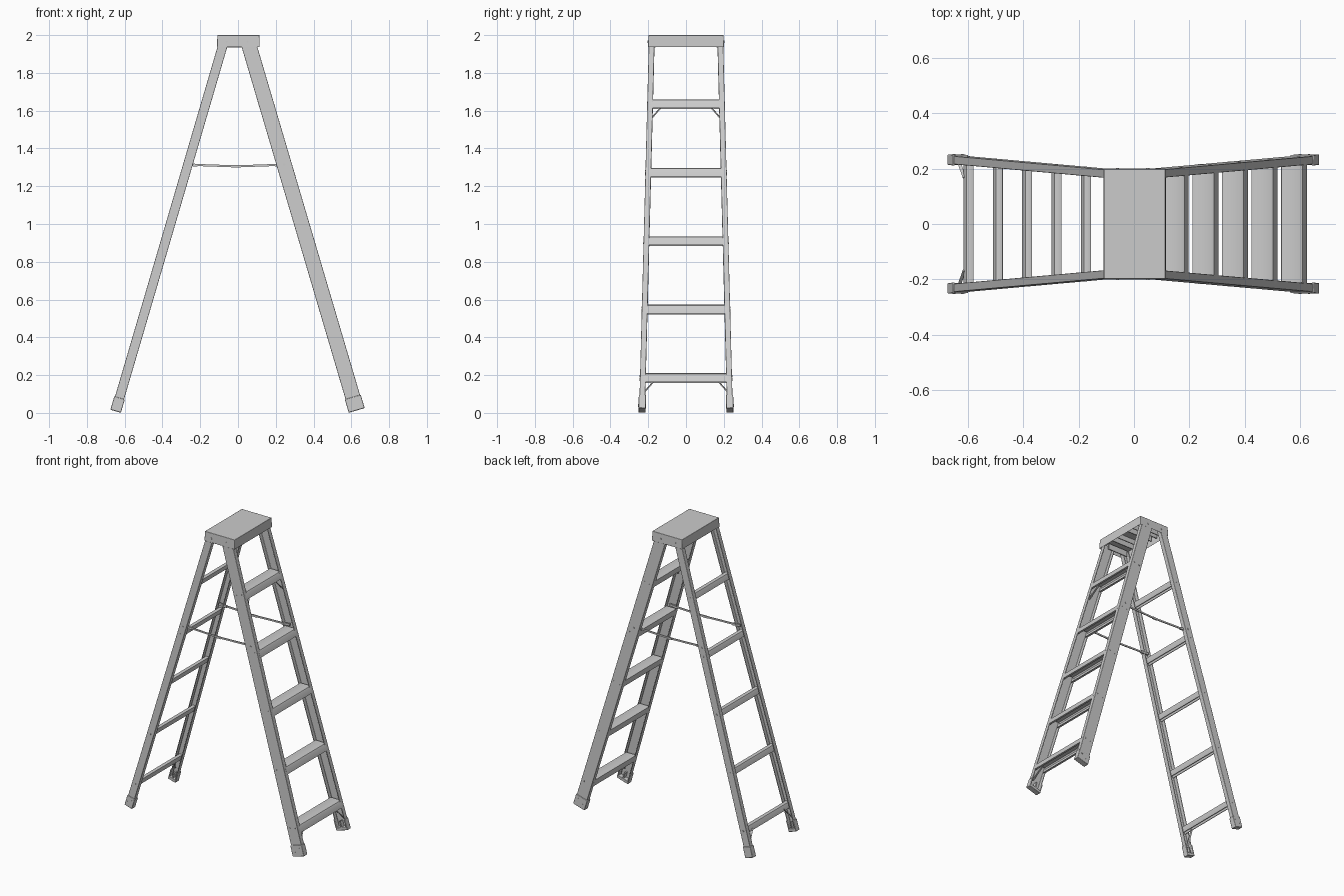
import bpy, bmesh
from math import cos, sin, pi
from mathutils import Vector

cube = bpy.data.objects.get("Cube")
if cube:
    bpy.data.objects.remove(cube, do_unlink=True)

TOP = 1.94
grey = bpy.data.materials.new("light_grey")
grey.use_nodes = True
grey.diffuse_color = (0.6, 0.6, 0.6, 1)
grey.node_tree.nodes["Principled BSDF"].inputs["Base Color"].default_value = (0.6, 0.6, 0.6, 1)


def finish(name, bm, mirror, bevel):
    """Turn a bmesh into an object, optionally mirrored across y."""
    bmesh.ops.recalc_face_normals(bm, faces=bm.faces)
    mesh = bpy.data.meshes.new(name)
    bm.to_mesh(mesh)
    bm.free()
    ob = bpy.data.objects.new(name, mesh)
    bpy.context.collection.objects.link(ob)
    mesh.materials.append(grey)
    if bevel:
        mod = ob.modifiers.new("Bevel", "BEVEL")
        mod.width, mod.segments = bevel, 2
        mod.limit_method = "ANGLE"
    if mirror:
        mod = ob.modifiers.new("Mirror", "MIRROR")
        mod.use_axis = (False, True, False)
        mod.use_mirror_merge = False
    bpy.ops.object.select_all(action="DESELECT")
    ob.select_set(True)
    bpy.context.view_layer.objects.active = ob
    bpy.ops.object.shade_smooth_by_angle()
    return ob


def prism(name, profile, start, end, a, b, mirror=True, bevel=0.0):
    """Sweep a profile drawn in the axes a, b from start to end."""
    bm = bmesh.new()
    rings = [[bm.verts.new(p + a * x + b * y) for x, y in profile] for p in (start, end)]
    n = len(profile)
    bm.faces.new(rings[0])
    bm.faces.new(rings[1][::-1])
    for i in range(n):
        j = (i + 1) % n
        bm.faces.new((rings[0][i], rings[0][j], rings[1][j], rings[1][i]))
    return finish(name, bm, mirror, bevel)


def rect(w, h):
    return [(-w / 2, -h / 2), (w / 2, -h / 2), (w / 2, h / 2), (-w / 2, h / 2)]


def bar(name, p, q, w, h, up=(0, 0, 1), **kw):
    p, q = Vector(p), Vector(q)
    a = (q - p).cross(Vector(up)).normalized()
    return prism(name, rect(w, h), p, q, a, a.cross(q - p).normalized(), **kw)


def channel(half, depth, t):
    """C section with its web on the outside and its flanges inward."""
    return [(-half, 0), (half, 0), (half, -depth), (half - t, -depth),
            (half - t, -t), (t - half, -t), (t - half, -depth), (-half, -depth)]


def rail_point(side, z):
    drop = TOP - z
    x = 0.06 + 0.295 * drop if side > 0 else -0.082 - 0.293 * drop
    return Vector((x, 0.197 + 0.0263 * drop, z))


def rivet(name, p, d, radius=0.005):
    """Flat round rivet head facing along d."""
    a = d.orthogonal().normalized()
    circle = [(radius * cos(k * pi / 4), radius * sin(k * pi / 4)) for k in range(8)]
    prism(name, circle, p - d * 0.004, p + d * 0.002, a, d.cross(a))


step_heights = [0.21 + 0.3625 * i for i in range(5)]

for side, label, half in ((1, "front", 0.04), (-1, "back", 0.025)):
    d = (rail_point(side, TOP) - rail_point(side, 0)).normalized()
    u = Vector((0, 1, 0)).cross(d).normalized()
    v = d.cross(u)

    # Side rails
    prism(label + "_rail", channel(half, 0.03, 0.005), rail_point(side, 0.03),
          rail_point(side, 1.973), u, v, bevel=0.002)

    # Feet: channel shoe, sole and central rib
    big = half + 0.004
    base = rail_point(side, big * 0.29 + 0.001) + v * 0.004
    prism(label + "_foot", channel(big, 0.038, 0.008), base, base + d * 0.073, u, v, bevel=0.003)
    mid = base - v * 0.019
    prism(label + "_foot_sole", rect(2 * big, 0.038), mid, mid + d * 0.02, u, v, bevel=0.003)
    prism(label + "_foot_rib", rect(0.008, 0.032), mid, mid + d * 0.06, u, v)
    for k in (-0.5, 0.5):
        rivet(label + "_foot_rivet", base + u * half * k + d * (0.04 + 0.02 * k), v)

    # Treads and rungs: hollow sections following the lean of the rails
    lean = 0.295 * side
    w, h, t = (0.042, 0.046, 0.005) if side > 0 else (0.0135, 0.036, 0.004)
    r = 0.012 if side > 0 else 0.004
    for z in step_heights:
        if side < 0:
            z -= 0.015
        p = rail_point(side, z)
        outer = [(-w, -h), (-w, -r), (-w + r * 0.3, -r * 0.3), (-w + r, 0),
                 (w - r, 0), (w - r * 0.3, -r * 0.3), (w, -r), (w, -h)]
        inner = [(w - t, -h), (w - t, -r - t / 2), (w - r, -t),
                 (r - w, -t), (t - w, -r - t / 2), (t - w, -h)]
        if side > 0:  # inward lips under the tread
            lip = w - 0.014
            inner = [(lip, -h), (lip, t - h), (w - t, t - h)] + inner[1:-1] + \
                    [(t - w, t - h), (-lip, t - h), (-lip, -h)]
        profile = [(x - lean * y, y) for x, y in outer + inner]
        reach = p.y - (0.017 if side > 0 else 0.006)
        prism(label + ("_step" if side > 0 else "_rung"), profile,
              Vector((p.x, -reach, z)), Vector((p.x, reach, z)),
              Vector((1, 0, 0)), Vector((0, 0, 1)), mirror=False)
        for k in (-0.5, 0.5) if side > 0 else (0,):
            rivet(label + "_rail_rivet", p - d * 0.022 + u * half * k, v)

    # Diagonal braces beneath the lowest tread, and the highest front tread
    for z in [step_heights[0]] + ([step_heights[4]] if side > 0 else []):
        hi, lo = rail_point(side, z - 0.04), rail_point(side, z - 0.12)
        off = half * 0.55 * side
        bar(label + "_brace", hi + Vector((off, -0.075, 0)), lo + Vector((off, -0.008, 0)),
            0.012, 0.005)

# Folding spreader bars with a centre hinge and end pins
left, right = rail_point(-1, 1.315), rail_point(1, 1.315)
centre = Vector((-0.01, left.y - 0.022, 1.305))
for end, name in ((left, "back_spreader"), (right, "front_spreader")):
    tip = Vector((end.x, centre.y, 1.315))
    inset = Vector((0.05 if end.x < 0 else -0.05, 0, -0.004))
    bar(name, tip + inset * 0.4, centre, 0.006, 0.011)
    bar(name + "_bracket", tip - inset * 0.2, tip + inset, 0.012, 0.014)
    rivet(name + "_pin", Vector((end.x, end.y, 1.315)), Vector((0, 1, 0)), 0.007)
bar("spreader_hinge", centre - Vector((0.02, 0, 0)), centre + Vector((0.02, 0, 0)), 0.009, 0.013)

# Top cap: slightly tapered shell with an open underside
bm = bmesh.new()
bmesh.ops.create_cube(bm, size=1)
for vert in bm.verts:
    x, y, z = vert.co
    taper = 0.985 if z > 0 else 1
    vert.co = (0.002 + x * 0.226 * taper, y * 0.402 * taper, 1.968 + z * 0.064)
bm.normal_update()
under = [f for f in bm.faces if f.normal.z < -0.9]
bmesh.ops.inset_region(bm, faces=under, thickness=0.005)
bmesh.ops.translate(bm, verts=under[0].verts, vec=(0, 0, 0.055))
finish("top_cap", bm, False, 0.002)

# Ribs and hinge brackets beneath the cap
for y in (0.05, 0.1):
    bar("cap_rib", (-0.1, y, 1.975), (0.104, y, 1.975), 0.006, 0.035)
bar("hinge_bracket", (-0.08, 0.165, 1.955), (0.07, 0.165, 1.955), 0.006, 0.04)
for x in (-0.06, 0.05):
    for y in (0.201, -0.201):
        rivet("cap_rivet", Vector((x, y, 1.965)), Vector((0, 1 if y > 0 else -1, 0)), 0.006)
